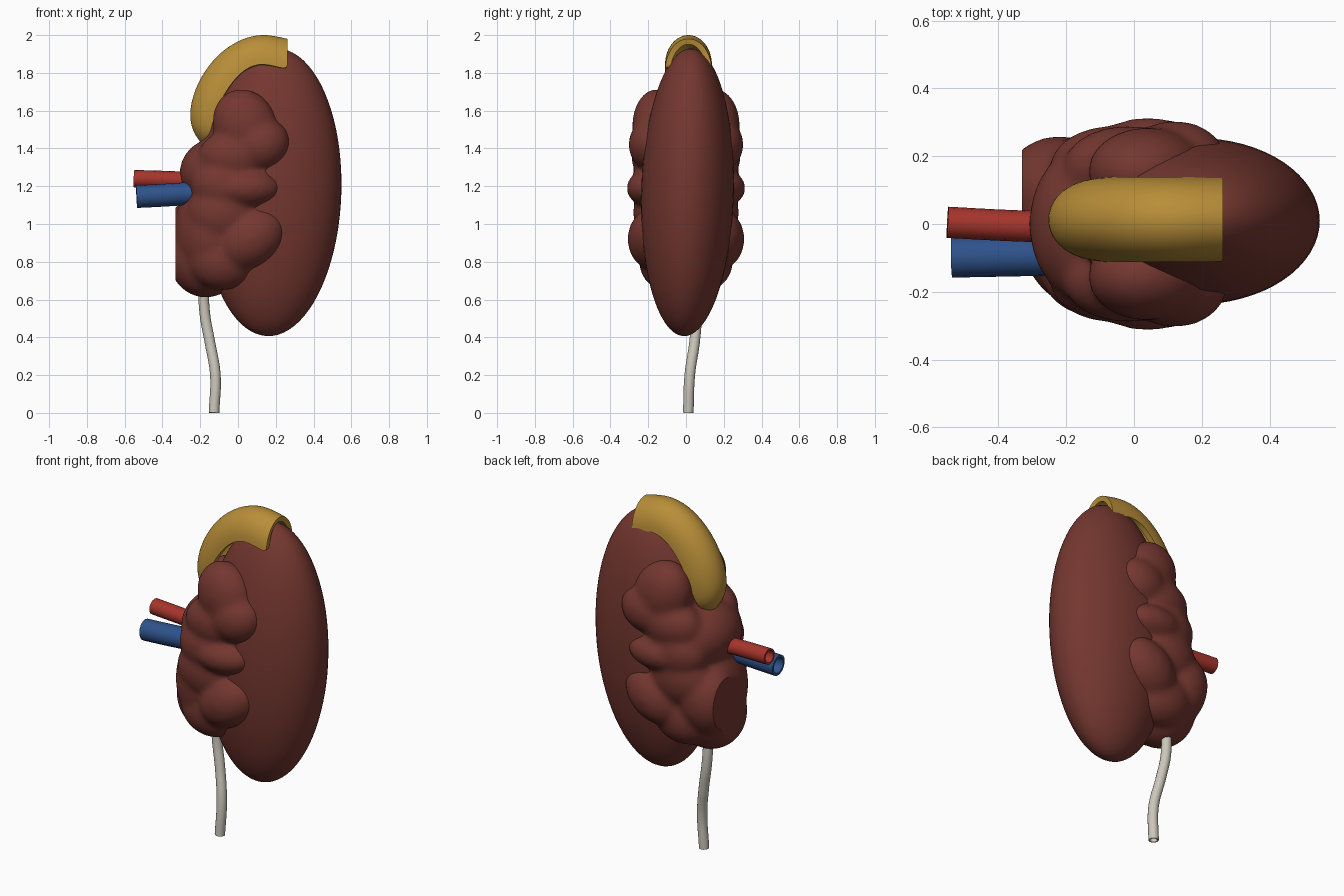
import bpy, bmesh, math
from mathutils import Matrix, Vector

cube = bpy.data.objects.get("Cube")
if cube:
    bpy.data.objects.remove(cube)


def material(name, rgb):
    m = bpy.data.materials.new(name)
    m.use_nodes = True
    m.diffuse_color = (*rgb, 1)
    m.node_tree.nodes["Principled BSDF"].inputs["Base Color"].default_value = (*rgb, 1)
    m.roughness = 0.6
    return m


FLESH = material("kidney brown red", (0.175, 0.038, 0.029))
GOLD = material("gland yellow", (0.48, 0.27, 0.04))
RED = material("artery red", (0.38, 0.035, 0.025))
BLUE = material("vein blue", (0.028, 0.085, 0.26))
CREAM = material("ureter cream", (0.6, 0.57, 0.49))


def finish(obj, mat, angle=40):
    obj.data.materials.append(mat)
    bpy.ops.object.select_all(action="DESELECT")
    obj.select_set(True)
    bpy.context.view_layer.objects.active = obj
    bpy.ops.object.convert(target="MESH")
    bpy.ops.object.shade_smooth_by_angle(angle=math.radians(angle))


def mesh_object(name, bm):
    bmesh.ops.recalc_face_normals(bm, faces=bm.faces)
    me = bpy.data.meshes.new(name)
    bm.to_mesh(me)
    bm.free()
    obj = bpy.data.objects.new(name, me)
    bpy.context.collection.objects.link(obj)
    return obj


def ellipsoid(bm, centre, radii, tilt=0, u=32, v=20):
    """Ellipsoid turned about y by tilt degrees."""
    mat = (Matrix.Translation(centre) @ Matrix.Rotation(math.radians(tilt), 4, "Y")
           @ Matrix.Diagonal((*radii, 1)))
    bmesh.ops.create_uvsphere(bm, u_segments=u, v_segments=v, radius=1, matrix=mat)


# Main kidney body, leaning slightly backward at the top
bm = bmesh.new()
ellipsoid(bm, (0, 0, 0), (0.365, 0.245, 0.762), 2, 64, 40)
bmesh.ops.rotate(bm, verts=bm.verts, matrix=Matrix.Rotation(math.radians(-1.5), 3, "X"))
bmesh.ops.translate(bm, verts=bm.verts, vec=(0.182, 0.008, 1.168))
finish(mesh_object("kidney_body", bm), FLESH)

# Inner pelvis: lobes on both faces around a core, fused into one skin
bm = bmesh.new()
for side in (-1, 1):
    for x, y, z, radii, tilt in (
            (0.04, 0.155, 1.52, (0.17, 0.13, 0.20), -25),   # upper lobe
            (0.12, 0.175, 1.42, (0.16, 0.13, 0.14), -20),
            (-0.02, 0.165, 1.36, (0.19, 0.125, 0.14), 0),
            (0.04, 0.18, 1.19, (0.19, 0.135, 0.105), 0),    # middle lobe
            (-0.06, 0.165, 1.21, (0.19, 0.125, 0.15), 0),
            (0.07, 0.165, 0.92, (0.20, 0.145, 0.15), -35),  # lower lobe
            (-0.08, 0.155, 1.06, (0.19, 0.125, 0.17), 0),
            (-0.08, 0.115, 0.81, (0.19, 0.135, 0.16), 0)):
        ellipsoid(bm, (x, side * y, z), radii, tilt)
ellipsoid(bm, (-0.10, 0, 1.27), (0.21, 0.25, 0.19))
ellipsoid(bm, (-0.08, 0, 1.50), (0.10, 0.12, 0.17))
ellipsoid(bm, (-0.14, -0.01, 0.95), (0.20, 0.24, 0.30))
ellipsoid(bm, (-0.17, 0.01, 0.825), (0.20, 0.19, 0.215))
ellipsoid(bm, (-0.22, 0.10, 0.94), (0.17, 0.16, 0.20))
pelvis = mesh_object("renal_pelvis", bm)
mod = pelvis.modifiers.new("fuse", "REMESH")
mod.mode = "VOXEL"
mod.voxel_size = 0.014
mod = pelvis.modifiers.new("soften", "SMOOTH")
mod.factor = 0.5
mod.iterations = 18
finish(pelvis, FLESH)

# Flat cut on the inner side of the pelvis
bm = bmesh.new()
bm.from_mesh(pelvis.data)
cut = bmesh.ops.bisect_plane(bm, geom=bm.verts[:] + bm.edges[:] + bm.faces[:],
                             plane_co=(-0.33, 0, 0), plane_no=(-1, 0, 0), clear_outer=True)
rim = [e for e in cut["geom_cut"] if isinstance(e, bmesh.types.BMEdge)]
bmesh.ops.holes_fill(bm, edges=rim, sides=0)
bm.to_mesh(pelvis.data)
bm.free()
bpy.ops.object.shade_smooth_by_angle(angle=math.radians(40))

# Gland cap: an arched shell lofted between crest and rim, narrowing to a tip
stations = (  # crest x, z, rim x, z, half width
    (0.262, 1.982, 0.262, 1.81, 0.125), (0.12, 2.015, 0.13, 1.86, 0.125),
    (-0.02, 1.968, 0.03, 1.82, 0.125), (-0.135, 1.875, -0.045, 1.735, 0.125),
    (-0.22, 1.745, -0.105, 1.63, 0.125), (-0.26, 1.61, -0.135, 1.53, 0.115),
    (-0.25, 1.50, -0.155, 1.46, 0.09), (-0.19, 1.42, -0.165, 1.43, 0.04))
bm = bmesh.new()
rows, n = [], 12
for cx, cz, rx, rz, w in stations:
    row = []
    for i in range(n + 1):
        t = math.pi * i / n
        s = math.sin(t)
        row.append(bm.verts.new((rx + (cx - rx) * s, 0.013 + w * math.cos(t),
                                 rz + (cz - rz) * s)))
    rows.append(row)
for a, b in zip(rows, rows[1:]):
    for i in range(n):
        bm.faces.new((a[i], a[i + 1], b[i + 1], b[i]))
gland = mesh_object("adrenal_gland", bm)
# make the shell grow inward from its outer skin
if sum((p.normal.z * p.area for p in gland.data.polygons)) < 0:
    gland.data.flip_normals()
mod = gland.modifiers.new("round", "SUBSURF")
mod.levels = 2
mod = gland.modifiers.new("shell", "SOLIDIFY")
mod.thickness = 0.03
mod.offset = -1
finish(gland, GOLD)


def tube(name, points, radius, mat):
    """Hollow open tube along a smooth path."""
    cu = bpy.data.curves.new(name, "CURVE")
    cu.dimensions = "3D"
    cu.bevel_depth = radius
    cu.bevel_resolution = 6
    sp = cu.splines.new("BEZIER")
    sp.bezier_points.add(len(points) - 1)
    for bp, p in zip(sp.bezier_points, points):
        bp.co = Vector(p)
        bp.handle_left_type = bp.handle_right_type = "AUTO"
    obj = bpy.data.objects.new(name, cu)
    bpy.context.collection.objects.link(obj)
    mod = obj.modifiers.new("wall", "SOLIDIFY")
    mod.thickness = radius * 0.25
    mod.offset = -1
    finish(obj, mat)


# Vessels and drain
tube("renal_artery", [(-0.55, 0.005, 1.24), (-0.38, -0.004, 1.235), (-0.15, -0.012, 1.225)],
     0.046, RED)
tube("renal_vein", [(-0.537, -0.098, 1.145), (-0.38, -0.095, 1.153), (-0.15, -0.09, 1.17)],
     0.06, BLUE)
tube("ureter", [(-0.127, 0.012, 0), (-0.12, 0.02, 0.2), (-0.15, 0.046, 0.38),
                (-0.175, 0.056, 0.52), (-0.185, 0.05, 0.7)], 0.028, CREAM)
